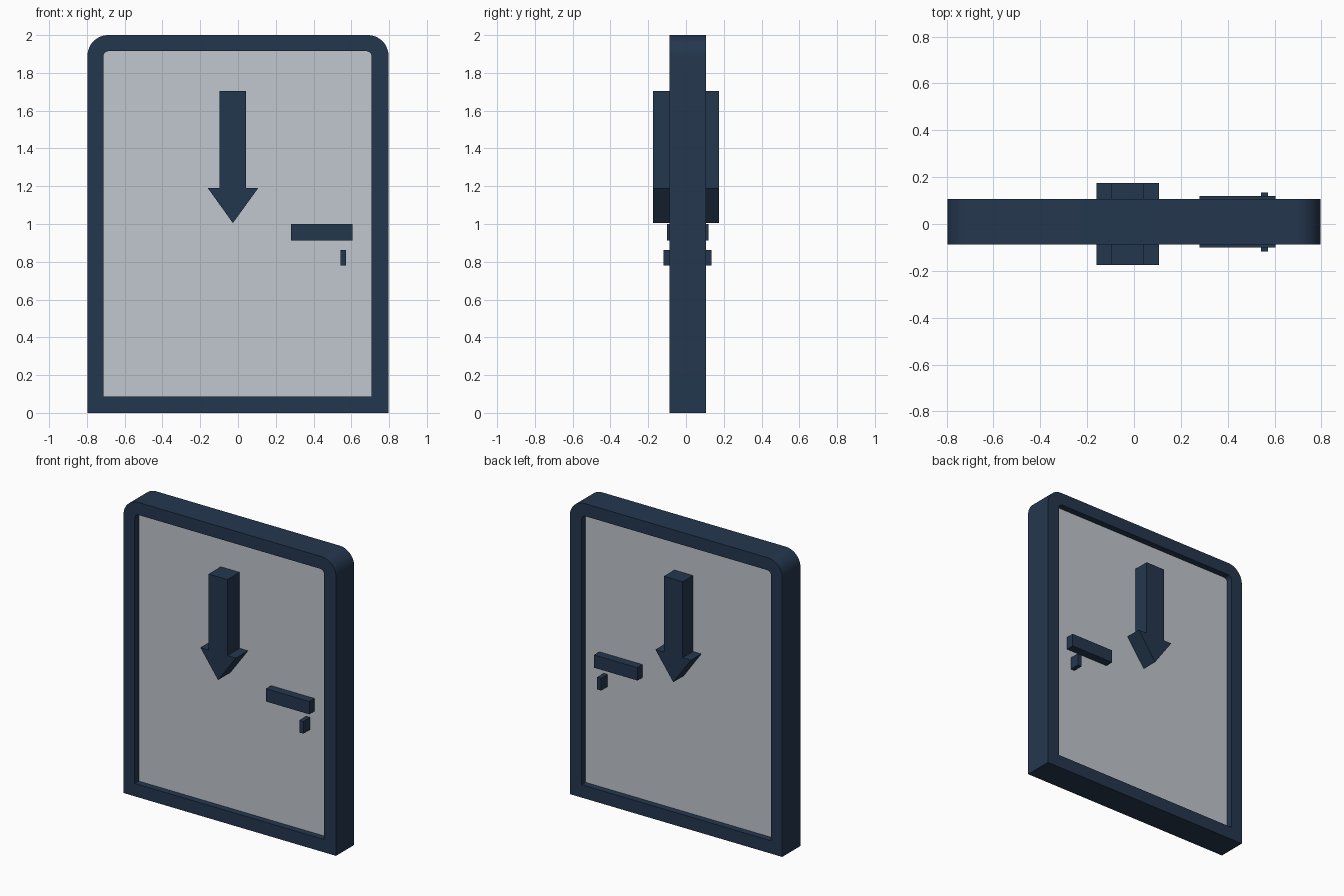
import bpy, bmesh, math

if "Cube" in bpy.data.objects:
    bpy.data.objects.remove(bpy.data.objects["Cube"])


def srgb(r, g, b):
    f = lambda c: c / 12.92 if c <= 0.04045 else ((c + 0.055) / 1.055) ** 2.4
    return (f(r / 255), f(g / 255), f(b / 255), 1)


def material(name, rgb):
    m = bpy.data.materials.new(name)
    m.diffuse_color = srgb(*rgb)
    m.use_nodes = True
    m.node_tree.nodes["Principled BSDF"].inputs["Base Color"].default_value = m.diffuse_color
    return m


navy = material("navy_blue", (36, 55, 78))
grey = material("pale_grey", (192, 199, 206))


def finish(name, bm, mat):
    bmesh.ops.recalc_face_normals(bm, faces=bm.faces)
    me = bpy.data.meshes.new(name)
    bm.to_mesh(me)
    bm.free()
    me.materials.append(mat)
    ob = bpy.data.objects.new(name, me)
    bpy.context.collection.objects.link(ob)
    return ob


def extrude_profile(name, pts, y0, y1, mat):
    """Prism from an (x, z) outline between two y depths."""
    bm = bmesh.new()
    front, back = [[bm.verts.new((x, y, z)) for x, z in pts] for y in (y0, y1)]
    n = len(pts)
    bm.faces.new(front)
    bm.faces.new(back)
    for i in range(n):
        j = (i + 1) % n
        bm.faces.new((front[i], front[j], back[j], back[i]))
    return finish(name, bm, mat)


def rect(x0, x1, z0, z1):
    return [(x0, z0), (x1, z0), (x1, z1), (x0, z1)]


def door_outline(x0, x1, z0, z1, r, seg=12):
    """Rectangle with rounded top corners."""
    pts = [(x0, z0), (x1, z0)]
    for cx, start in ((x1 - r, 0), (x0 + r, 90)):
        for i in range(seg + 1):
            a = math.radians(start + 90 * i / seg)
            pts.append((cx + r * math.cos(a), z1 - r + r * math.sin(a)))
    return pts


# Frame: ring between outer and inner outlines
outer = door_outline(-0.797, 0.797, 0, 2, 0.11)
inner = door_outline(-0.713, 0.708, 0.087, 1.915, 0.03)
bm = bmesh.new()
loops = [[bm.verts.new((x, y, z)) for x, z in pts]
         for pts, y in ((outer, -0.088), (outer, 0.107), (inner, 0.107), (inner, -0.088))]
n = len(outer)
for k in range(4):
    a, b = loops[k], loops[(k + 1) % 4]
    for i in range(n):
        j = (i + 1) % n
        bm.faces.new((a[i], a[j], b[j], b[i]))
frame = finish("door_frame", bm, navy)
bpy.context.view_layer.objects.active = frame
frame.select_set(True)
bpy.ops.object.shade_smooth_by_angle(angle=math.radians(30))

# Door panel, recessed on both sides
extrude_profile("door_panel", rect(-0.72, 0.72, 0.08, 1.92), -0.045, 0.064, grey)

# Downward arrow through the panel
arrow = [(-0.098, 1.705), (-0.098, 1.19), (-0.16, 1.19), (-0.027, 1.005),
         (0.107, 1.19), (0.043, 1.19), (0.043, 1.705)]
extrude_profile("down_arrow", arrow, -0.175, 0.175, navy)

# Handle and lock, showing on both sides
extrude_profile("door_handle", rect(0.28, 0.605, 0.913, 1.0), -0.1, 0.12, navy)
extrude_profile("door_lock", rect(0.543, 0.573, 0.78, 0.863), -0.118, 0.134, navy)
